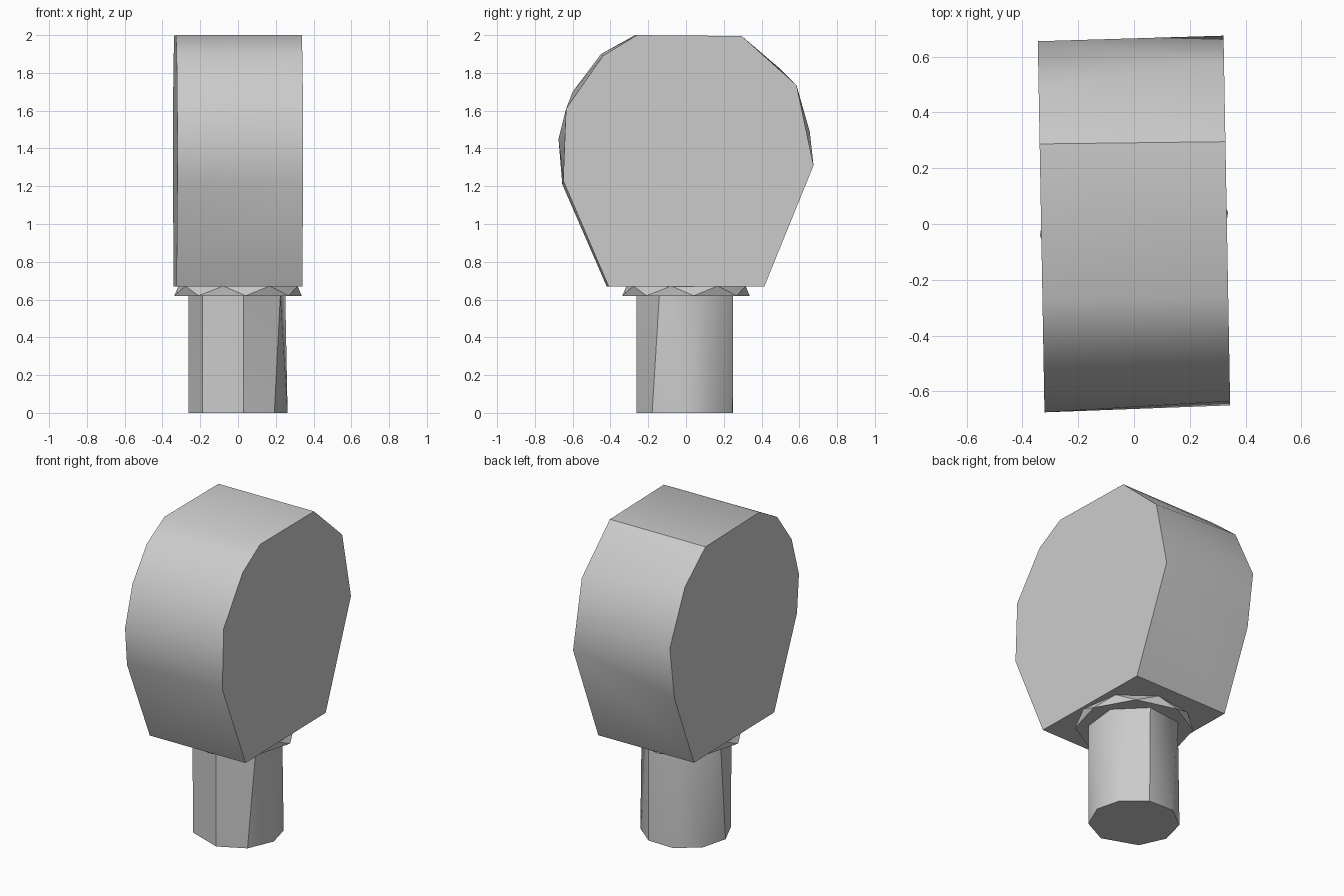
import bpy, bmesh, math

cube = bpy.data.objects.get("Cube")
if cube:
    bpy.data.objects.remove(cube, do_unlink=True)

grey = bpy.data.materials.new("light grey")
grey.use_nodes = True
grey.diffuse_color = (0.6, 0.6, 0.6, 1)
grey.node_tree.nodes["Principled BSDF"].inputs["Base Color"].default_value = (0.6, 0.6, 0.6, 1)


def hull_part(name, points, smooth_angle):
    """Wrap the end profiles of a part in a convex skin."""
    bm = bmesh.new()
    for p in points:
        bm.verts.new(p)
    bmesh.ops.convex_hull(bm, input=bm.verts[:])
    bmesh.ops.dissolve_limit(bm, angle_limit=math.radians(1),
                             verts=bm.verts[:], edges=bm.edges[:])
    bmesh.ops.recalc_face_normals(bm, faces=bm.faces[:])
    mesh = bpy.data.meshes.new(name)
    bm.to_mesh(mesh)
    bm.free()
    mesh.materials.append(grey)
    ob = bpy.data.objects.new(name, mesh)
    bpy.context.collection.objects.link(ob)
    bpy.ops.object.select_all(action='DESELECT')
    ob.select_set(True)
    bpy.context.view_layer.objects.active = ob
    bpy.ops.object.shade_smooth_by_angle(angle=math.radians(smooth_angle))
    return ob


def ring(angles, r, z):
    return [(r * math.cos(math.radians(a)), r * math.sin(math.radians(a)), z) for a in angles]


# Head: two slightly different side outlines (y, z), turned a little about z
right_outline = [(-0.41, 0.67), (-0.65, 1.23), (-0.635, 1.61), (-0.44, 1.89), (-0.26, 2.0),
                 (0.295, 1.995), (0.585, 1.735), (0.675, 1.31), (0.415, 0.67)]
left_outline = [(-0.42, 0.67), (-0.655, 1.21), (-0.675, 1.45), (-0.60, 1.70), (-0.45, 1.90),
                (-0.27, 2.0), (0.287, 1.995), (0.50, 1.82), (0.655, 1.49), (0.607, 1.155),
                (0.405, 0.67)]
head = [(0.333 - 0.018 * y, y, z) for y, z in right_outline]
head += [(-0.333 - 0.018 * y, y, z) for y, z in left_outline]
hull_part("head", head, 32)

# Collar: thin twisted octagonal ring under the head
collar = ring([7 + 45 * i for i in range(8)], 0.34, 0.62)
collar += ring([-14 + 45 * i for i in range(8)], 0.325, 0.672)
hull_part("collar", collar, 10)

# Stem: nine-sided foot blending into a seven-sided top
stem = ring([-136, -83.5, -43, -3.5, 32, 70, 108, 146, 185], 0.263, 0)
stem += ring([-135 + 360 / 7 * i for i in range(7)], 0.265, 0.625)
hull_part("stem", stem, 32)
